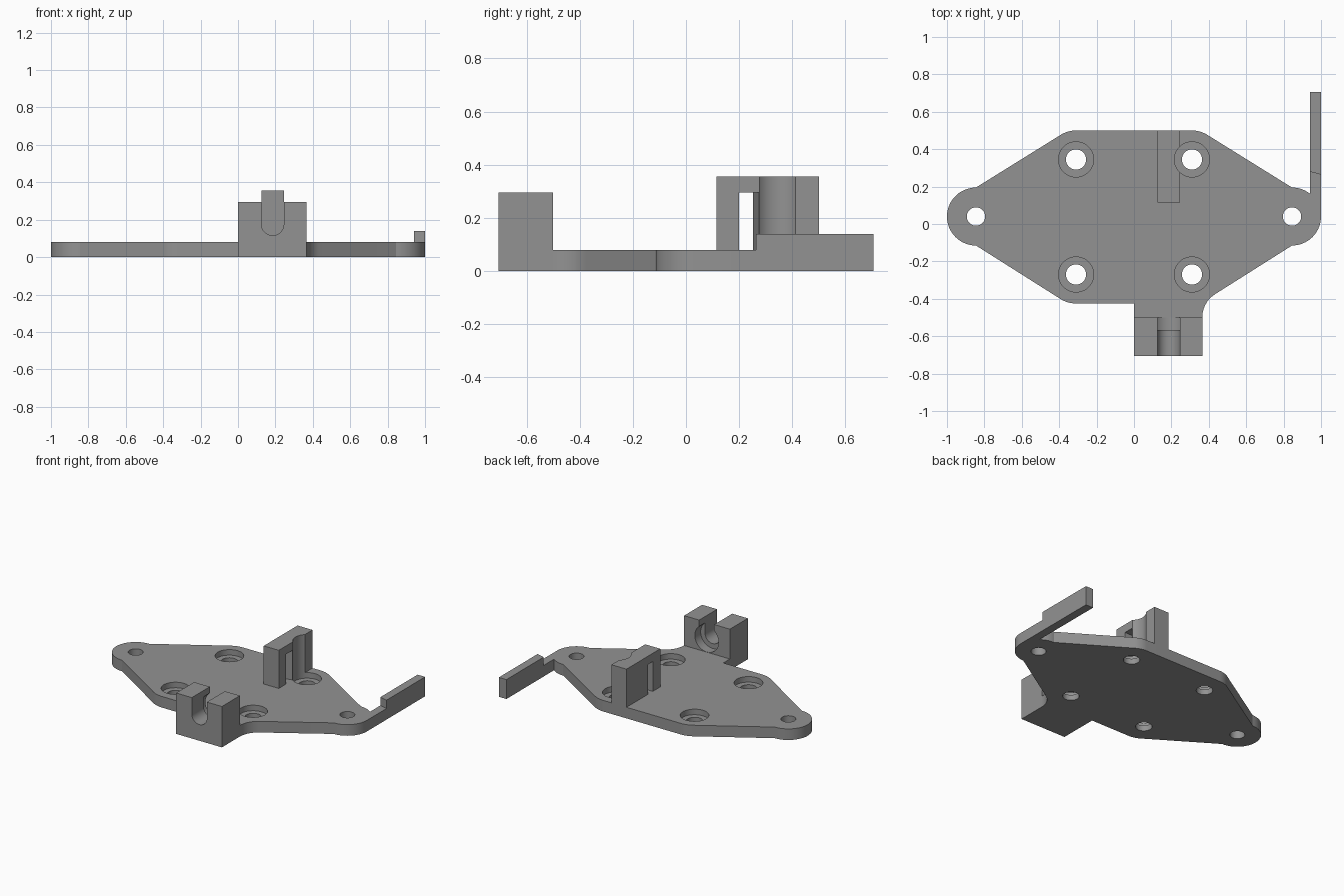
import bpy, bmesh
from math import cos, sin, radians

cube = bpy.data.objects.get("Cube")
if cube:
    bpy.data.objects.remove(cube, do_unlink=True)

grey = bpy.data.materials.new("plain grey")
grey.use_nodes = True
colour = (0.29, 0.29, 0.29, 1)
grey.diffuse_color = colour
grey.node_tree.nodes["Principled BSDF"].inputs["Base Color"].default_value = colour


def arc(centre, r, start, end, steps=10):
    angles = [radians(start + (end - start) * i / steps) for i in range(steps + 1)]
    return [(centre[0] + r * cos(a), centre[1] + r * sin(a)) for a in angles]


def circle(centre, r):
    return arc(centre, r, 0, 360, 48)[:-1]


def rect(x0, y0, x1, y1):
    return [(x0, y0), (x1, y0), (x1, y1), (x0, y1)]


def prism(name, outline, low, high, axis="z"):
    """Extrude a flat outline between two levels along z or y."""
    bm = bmesh.new()
    place = (lambda a, b: (a, b, low)) if axis == "z" else (lambda a, b: (a, low, b))
    face = bm.faces.new([bm.verts.new(place(a, b)) for a, b in outline])
    moved = bmesh.ops.extrude_face_region(bm, geom=[face])["geom"]
    shift = (0, 0, high - low) if axis == "z" else (0, high - low, 0)
    bmesh.ops.translate(bm, vec=shift,
                        verts=[g for g in moved if isinstance(g, bmesh.types.BMVert)])
    bmesh.ops.recalc_face_normals(bm, faces=bm.faces)
    mesh = bpy.data.meshes.new(name)
    bm.to_mesh(mesh)
    bm.free()
    mesh.materials.append(grey)
    obj = bpy.data.objects.new(name, mesh)
    bpy.context.collection.objects.link(obj)
    return obj


def activate(obj):
    bpy.ops.object.select_all(action="DESELECT")
    obj.select_set(True)
    bpy.context.view_layer.objects.active = obj


def cut(obj, *cutter_args):
    """Subtract a prism from a part, then discard the prism."""
    cutter = prism("cutter", *cutter_args)
    cutter.hide_render = True
    mod = obj.modifiers.new("cut", "BOOLEAN")
    mod.operation, mod.solver, mod.object = "DIFFERENCE", "EXACT", cutter
    activate(obj)
    bpy.ops.object.modifier_apply(modifier=mod.name)
    bpy.data.objects.remove(cutter, do_unlink=True)


thick = 0.08
round_r, bore_r = 0.155, 0.094
lobes = [(0.845, 0.04), (-0.845, 0.04)]
screws = [(x, y) for x in (0.31, -0.31) for y in (0.345, -0.27)]

# Base plate with rounded corners, end lobes, arm root and block root
outline = arc(lobes[0], round_r, -90, 0)
outline += [(1, 0.264), (0.94, 0.28)]
outline += arc(lobes[0], round_r, 52, 90)
outline += arc(screws[0], round_r, 58, 90)
outline += arc(screws[2], round_r, 90, 122)
outline += arc(lobes[1], round_r, 90, 270, 24)
outline += arc(screws[3], round_r, 238, 270)
outline += [(0, -0.425), (0, -0.5), (0.365, -0.5)]
outline += arc((0.513, -0.5), 0.148, 180, 122)[1:]
plate = prism("base_plate", outline, 0, thick)
for spot in lobes:
    cut(plate, circle(spot, 0.049), -0.1, 0.2)
for spot in screws:
    cut(plate, circle(spot, 0.054), -0.1, 0.2)
    cut(plate, circle(spot, bore_r), 0.04, 0.2)

# Raised side arm
arm = prism("side_arm", [(0.94, 0.28), (1, 0.264), (1, 0.705), (0.94, 0.705)], 0, 0.14)

# Rear post with a through window and screw head clearance
post = prism("rear_post", rect(0.125, 0.115, 0.245, 0.5), thick, 0.355)
cut(post, [(0.1, 0.2), (0.27, 0.2), (0.27, 0.28), (0.245, 0.274), (0.125, 0.252), (0.1, 0.252)],
    0, 0.295)
cut(post, circle(screws[0], bore_r), 0, 0.5)

# Front block with a round-bottomed slot and a wider bore behind it
block = prism("front_block", rect(0, 0, 0.365, 0.295), -0.705, -0.5, "y")
axis = (0.185, 0.176)
slot = arc(axis, 0.06, 180, 360, 20) + [(0.245, 0.4), (0.125, 0.4)]
cut(block, slot, -0.8, -0.4, "y")
cut(block, circle(axis, 0.095), -0.567, -0.4, "y")

for part in (plate, arm, post, block):
    activate(part)
    bpy.ops.object.shade_smooth_by_angle(angle=radians(25))
